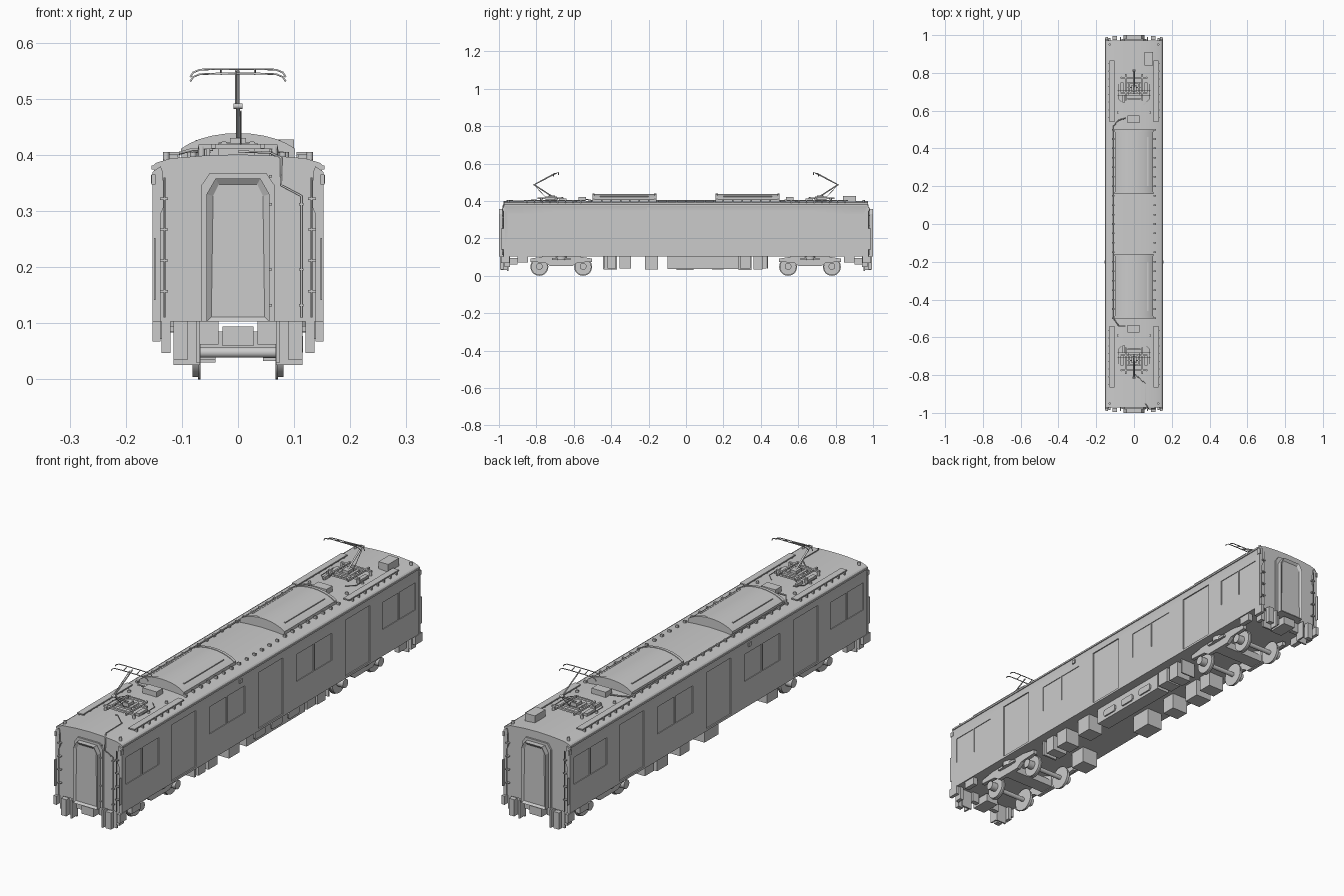
import bpy, bmesh, math
from mathutils import Matrix, Vector

if "Cube" in bpy.data.objects:
    bpy.data.objects.remove(bpy.data.objects["Cube"])


def finish(name, bm, smooth=None):
    bmesh.ops.recalc_face_normals(bm, faces=bm.faces)
    me = bpy.data.meshes.new(name)
    bm.to_mesh(me)
    bm.free()
    ob = bpy.data.objects.new(name, me)
    bpy.context.collection.objects.link(ob)
    if smooth:
        select(ob)
        bpy.ops.object.shade_smooth_by_angle(angle=math.radians(smooth))
    return ob


def select(ob):
    bpy.ops.object.select_all(action='DESELECT')
    ob.select_set(True)
    bpy.context.view_layer.objects.active = ob


def boxes(name, items):
    """Each item is x0, x1, y0, y1, z0, z1 (any order within a pair)."""
    bm = bmesh.new()
    for x0, x1, y0, y1, z0, z1 in items:
        m = Matrix.Translation(((x0 + x1) / 2, (y0 + y1) / 2, (z0 + z1) / 2))
        m = m @ Matrix.Diagonal((abs(x1 - x0), abs(y1 - y0), abs(z1 - z0), 1))
        bmesh.ops.create_cube(bm, size=1, matrix=m)
    return finish(name, bm)


def prism(name, pts, a0, a1, axis='y', smooth=None, recess=None):
    """Extrude a profile: (x, z) along y, or (y, z) along x."""
    bm = bmesh.new()
    co = lambda p, a: (p[0], a, p[1]) if axis == 'y' else (a, p[0], p[1])
    lo = [bm.verts.new(co(p, a0)) for p in pts]
    hi = [bm.verts.new(co(p, a1)) for p in pts]
    n = len(pts)
    bm.faces.new(lo)
    end = bm.faces.new(hi)
    for i in range(n):
        bm.faces.new((lo[i], lo[(i + 1) % n], hi[(i + 1) % n], hi[i]))
    bmesh.ops.recalc_face_normals(bm, faces=bm.faces)
    if recess:
        bmesh.ops.inset_region(bm, faces=[end], thickness=recess)
        bmesh.ops.translate(bm, verts=end.verts, vec=(0, (a0 - a1) * .3, 0))
    return finish(name, bm, smooth)


def cylinders(name, items, seg=24):
    """Each item is centre, radius, length, axis."""
    bm = bmesh.new()
    rots = {'x': Matrix.Rotation(math.pi / 2, 4, 'Y'), 'y': Matrix.Rotation(math.pi / 2, 4, 'X'), 'z': Matrix()}
    for c, r, length, ax in items:
        bmesh.ops.create_cone(bm, cap_ends=True, segments=seg, radius1=r, radius2=r, depth=length,
                              matrix=Matrix.Translation(c) @ rots[ax])
    return finish(name, bm, 40)


def tubes(name, paths, r, res=1):
    cu = bpy.data.curves.new(name, 'CURVE')
    cu.dimensions = '3D'
    cu.bevel_depth, cu.bevel_resolution, cu.use_fill_caps = r, res, True
    for pts in paths:
        sp = cu.splines.new('POLY')
        sp.points.add(len(pts) - 1)
        for p, q in zip(sp.points, pts):
            p.co = (*q, 1)
    tmp = bpy.data.objects.new(name + "_path", cu)
    bpy.context.collection.objects.link(tmp)
    me = bpy.data.meshes.new_from_object(tmp.evaluated_get(bpy.context.evaluated_depsgraph_get()))
    bpy.data.objects.remove(tmp)
    ob = bpy.data.objects.new(name, me)
    bpy.context.collection.objects.link(ob)
    return ob


# Car body with arched roof
half = [(.15, .103), (.15, .374), (.152, .38), (.146, .386), (.12, .394), (.06, .399)]
body = prism("car_body", half + [(0, .401)] + [(-x, z) for x, z in reversed(half)], -.972, .972, smooth=25)

# Window and door recesses
cuts = []
for s in (1, -1):
    for c in (-.57, 0, .57):
        cuts.append((s * .145, s * .17, c - .08, c + .08, .112, .345))
    for c, w in ((-.84, .108), (-.285, .115), (.285, .115), (.84, .108)):
        for y0, y1 in ((c - w, c - .003), (c + .003, c + w)):
            cuts.append((s * .147, s * .17, y0, y1, .213, .325))
cutter = boxes("recess_cutter", cuts)
cutter.hide_render = True
mod = body.modifiers.new("recesses", 'BOOLEAN')
mod.object, mod.operation, mod.solver = cutter, 'DIFFERENCE', 'EXACT'
select(body)
bpy.ops.object.modifier_apply(modifier=mod.name)
bpy.data.objects.remove(cutter)

# Side gutters and side lamps
boxes("roof_gutter", [(s * .149, s * .154, -.97, .97, .374, .381) for s in (1, -1)])
boxes("side_lamp", [(s * .149, s * .155, -.208, -.192, .349, .364) for s in (1, -1)])

# Ends: gangway, corner posts, rails, couplers and hanging gear
gang = [(.056, .103), (.056, .33), (.04, .358)]
gang = gang + [(-x, z) for x, z in reversed(gang)]
wide = [(.066, .103), (.066, .345), (.05, .368)]
wide = wide + [(-x, z) for x, z in reversed(wide)]
ends, rails, clamps, gear = [], [], [], []
for e in (-1, 1):
    prism("gangway_frame", wide, e * .97, e * .979)
    prism("gangway", gang, e * .975, e * 1.0, recess=.012)
    boxes("coupler", [(-.028, .028, e * .9, e * .985, .06, .094)])
    for s in (1, -1):
        post = [(.152, .103), (.152, .37), (.138, .38), (.134, .37), (.131, .31), (.138, .295), (.138, .103)]
        prism("corner_post", [(s * x, z) for x, z in post], e * .968, e * .977)
        ends.append((s * .147, s * .15, e * .97, e * .988, .142, .252))
        ends.append((s * .147, s * .154, e * .966, e * .982, .347, .365))
        rails.append([(s * .131, e * .982, z) for z in (.11, .36)])
        clamps += [(s * .125, s * .139, e * .97, e * .984, z, z + .004) for z in (.155, .21, .265, .32)]
        gear += [(s * .068, s * .115, e * .95, e * .957, .026, .104), (s * .068, s * .075, e * .95, e * .99, .03, .104),
                 (s * .09, s * .115, e * .975, e * .995, .035, .104), (s * .035, s * .068, e * .94, e * .96, .062, .104),
                 (s * .12, s * .136, e * .94, e * .97, .047, .104), (s * .138, s * .152, e * .945, e * .99, .068, .104),
                 (s * .125, s * .145, e * .845, e * .9, .072, .104)]
boxes("end_plates", ends)
tubes("end_handrails", rails, .0018)
boxes("handrail_brackets", clamps)
boxes("end_hanging_gear", gear)
tubes("front_conduit", [[(0, -.8, .406), (.01, -.8, .406), (.06, -.845, .404), (.06, -.95, .403), (.077, -.977, .395),
                         (.077, -.979, .346), (.113, -.979, .327), (.113, -.979, .11)]], .0022)
boxes("conduit_clips", [(.055, .061, -.982, -.97, z, z + .004) for z in (.13, .194, .31, .36)] +
      [(.109, .117, -.983, -.97, z, z + .004) for z in (.13, .194, .31)])

# Roof walkways with feet, side cable with clips
walk, feet = [], []
for e in (-1, 1):
    for s in (1, -1):
        walk.append((s * .104, s * .131, e * .54, e * .865, .4, .405))
        feet += [(s * .107, s * .134, e * (.56 + i * .041), e * (.566 + i * .041), .385, .402) for i in range(8)]
boxes("roof_walkway", walk)
boxes("walkway_feet", feet)
tubes("roof_cable", [[(-.045, .56, .41), (-.08, .55, .41), (-.108, .52, .402), (-.108, -.5, .402),
                      (-.08, -.54, .41), (-.045, -.54, .41)]], .003)
boxes("cable_clips", [(s * .104, s * .116, y * .05 - .004, y * .05 + .004, .392, .404)
                      for y in range(-10, 11) for s in (1, -1)])

# Air conditioners
arc = [(.1 * math.sin(a), .377 + .06 * math.cos(a)) for a in [math.radians(-58 + 11.6 * i) for i in range(11)]]
k = .1 / arc[-1][0]
arc = [(x * k, z) for x, z in arc]
rim = [(x * 1.02, z + .002) for x, z in arc]
for e in (-1, 1):
    prism("air_conditioner", [(-.1, .388)] + arc + [(.1, .388)], e * .16, e * .5, smooth=25)
    for y in (.158, .488):
        prism("air_conditioner_rim", [(-.1, .388)] + rim + [(.1, .388)], e * y, e * (y + .012), smooth=25)
    boxes("air_conditioner_vent", [(s * .069, s * .076, e * .2, e * .46, .41, .4265) for s in (1, -1)])

# Roof boxes and corner fittings
boxes("roof_box", [(.055, .1, .84, .91, .395, .428)] +
      [(-.035, .03, e * .535, e * .575, .395, .422) for e in (-1, 1)])
cylinders("roof_eyelets", [((s * x, e * y, .398), .006, .014, 'z') for s in (1, -1) for e in (-1, 1)
                           for x, y in ((.128, .95), (.085, .59), (.08, .7))], 10)

# Pantographs
for e in (-1, 1):
    base = [(s * .04, s * .047, e * .655, e * .795, .412, .42) for s in (1, -1)]
    base += [(-.07, .07, e * y, e * (y + .009), .411, .419) for y in (.69, .77)]
    base += [(-.035, .035, e * y, e * (y + .006), .413, .421) for y in (.66, .72, .745)]
    base += [(s * .055, s * .072, e * .7, e * .75, .398, .41) for s in (1, -1)]
    base += [(-.014, .014, e * .7, e * .735, .412, .43), (-.06, -.05, e * .64, e * .68, .398, .412)]
    boxes("pantograph_base", base)
    cylinders("pantograph_insulators", [((s * .065, e * y, .405), .006, .02, 'z') for s in (1, -1) for y in (.694, .774)] +
              [((s * .025, e * .72, .42), .005, .06, 'y') for s in (1, -1)], 12)
    tubes("pantograph_lower_arm", [[(0, e * .715, .424), (0, e * .812, .487)]], .004)
    tubes("pantograph_upper_arm", [[(0, e * .815, .485), (0, e * .69, .55)]], .0028)
    tubes("pantograph_rods", [[(.005, e * .75, .42), (.005, e * .805, .478)], [(-.004, e * .805, .493), (-.004, e * .7, .55)],
                              [(s * .02, e * .66, .42) for s in (1, -1)]] +
          [[(s * .05, e * .63, .405), (s * .08, e * .66, .405), (s * .08, e * .74, .405)] for s in (1, -1)], .0015)
    cylinders("pantograph_knuckle", [((0, e * .812, .487), .005, .016, 'x')], 12)
    tubes("pantograph_head", [[(s * x, e * y, z + dz) for s, x, z in
                               ((-1, .085, .539), (-1, .08, .547), (-1, .068, .552), (-1, .04, .553), (1, .04, .553),
                                (1, .068, .552), (1, .08, .547), (1, .085, .539))]
                              for y, dz in ((.682, 0), (.708, -.008))] +
          [[(x, e * .682, .552), (x, e * .708, .544)] for x in (-.03, .03)], .0018)

# Bogies
side = [(-.165, .075), (-.165, .092), (-.09, .104), (.09, .104), (.165, .092), (.165, .075),
        (.085, .07), (.06, .052), (-.06, .052), (-.085, .07)]
for c in (-.667, .663):
    wheels, axles = [], []
    for d in (-.117, .117):
        axles.append(((0, c + d, .048), .0095, .2, 'x'))
        for s in (1, -1):
            wheels += [((s * .075, c + d, .048), .044, .012, 'x'), ((s * .069, c + d, .048), .048, .004, 'x'),
                       ((s * .095, c + d, .05), .018, .03, 'x')]
    cylinders("bogie_wheels", wheels, 28)
    cylinders("bogie_axles", axles, 14)
    for s in (1, -1):
        prism("bogie_side_frame", [(c + y, z) for y, z in side], s * .096, s * .112, 'x')
    cylinders("bogie_air_springs", [((s * .1, c, .094), .03, .02, 'z') for s in (1, -1)], 20)
    boxes("bogie_bolster", [(-.1, .1, c - .03, c + .03, .055, .085)] +
          [(s * .108, s * .122, c - .05, c + .05, .085, .095) for s in (1, -1)])

# Underfloor equipment, right side then left side
right = [(-.445, -.437, .04), (-.42, -.375, .038), (-.355, -.295, .038), (-.22, -.15, .033), (.29, .345, .04),
         (.36, .41, .035), (.432, .438, .04)]
left = [(-.44, -.37, .035), (-.05, .04, .03), (.14, .2, .035), (.28, .35, .03), (.37, .43, .04)]
boxes("underfloor_boxes", [(.045, .113, y0, y1, z, .105) for y0, y1, z in right] +
      [(-.113, -.04, y0, y1, z, .105) for y0, y1, z in left])
boxes("resistor_case", [(.05, .11, -.1, .28, .036, .105)])
for i in range(3):
    y = -.02 + i * .111
    prism("resistor_cover", [(y - .036, .055), (y - .03, .048), (y + .03, .048), (y + .036, .055), (y + .036, .07),
                             (y + .03, .077), (y - .03, .077), (y - .036, .07)], .108, .116, 'x')
